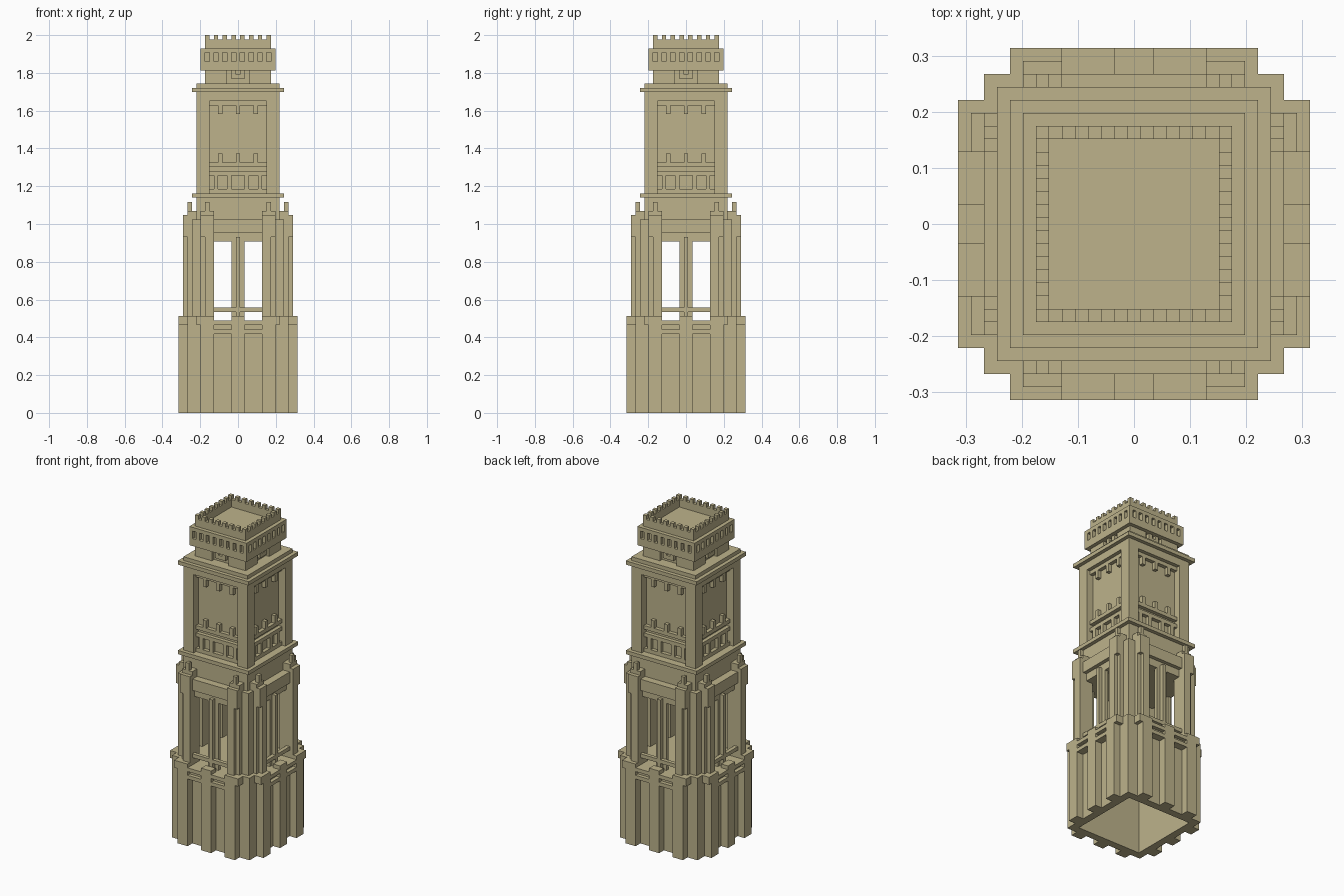
import bpy
import bmesh
from mathutils import Matrix, Vector

default_cube = bpy.data.objects.get("Cube")
if default_cube:
    bpy.data.objects.remove(default_cube)

UNIT = 2 / 86  # one building block; the tower is 86 blocks tall

stone = bpy.data.materials.new("tan_stone")
stone.use_nodes = True
stone_colour = (0.51, 0.45, 0.26, 1)
stone.diffuse_color = stone_colour
stone.node_tree.nodes["Principled BSDF"].inputs["Base Color"].default_value = stone_colour


def add_box(bm, low, high):
    """Add one axis-aligned box to the mesh."""
    low, high = Vector(low), Vector(high)
    size = high - low
    matrix = Matrix.Translation((low + high) / 2) @ Matrix.Diagonal((*size, 1))
    bmesh.ops.create_cube(bm, size=1, matrix=matrix)


def finish(name, bm):
    """Scale from blocks to units and link the object."""
    bmesh.ops.scale(bm, vec=(UNIT, UNIT, UNIT), verts=bm.verts)
    mesh = bpy.data.meshes.new(name)
    bm.to_mesh(mesh)
    bm.free()
    mesh.materials.append(stone)
    tower_part = bpy.data.objects.new(name, mesh)
    bpy.context.scene.collection.objects.link(tower_part)
    return tower_part


def slab(name, half, bottom, top):
    """Square slab centred on the tower axis."""
    bm = bmesh.new()
    edge = half - 0.5
    add_box(bm, (-edge, -edge, bottom), (edge, edge, top))
    return finish(name, bm)


def four_sides(name, *blocks):
    """Blocks (across start, end, depth start, end, bottom, top), mirrored
    across each side and repeated on all four sides. A start of zero spans the middle."""
    bm = bmesh.new()
    for start, end, inner, outer, bottom, top in blocks:
        far, back, front = end - 0.5, 0.5 - inner, 0.5 - outer
        if start == 0:
            spans = [(-far, far)]
        else:
            near = start - 0.5
            spans = [(near, far), (-far, -near)]
        for left, right in spans:
            add_box(bm, (left, front, bottom), (right, back, top))
    source = bm.verts[:] + bm.edges[:] + bm.faces[:]
    for quarter in range(1, 4):
        copy = bmesh.ops.duplicate(bm, geom=source)["geom"]
        verts = [v for v in copy if isinstance(v, bmesh.types.BMVert)]
        bmesh.ops.rotate(bm, verts=verts, cent=(0, 0, 0),
                         matrix=Matrix.Rotation(quarter * 1.5707963, 3, "Z"))
    return finish(name, bm)


# Hollow base with pilasters, spandrels and stepped caps
four_sides("base_wall", (0, 12, 10, 12, 0, 21))
four_sides("base_corner", (9, 12, 10, 12, 21, 22))
four_sides("base_pilaster",
           (0, 2, 12, 14, 0, 22),
           (6, 9, 12, 14, 0, 22))
four_sides("base_spandrel",
           (2, 6, 12, 14, 18, 19),
           (2, 6, 12, 13, 19, 20),
           (2, 6, 12, 14, 20, 21))
four_sides("base_pier_cap", (6, 10, 10, 14, 20, 22))
slab("belfry_floor", 11, 20, 21)

# Open belfry with corner posts, buttresses and paired openings
four_sides("belfry_corner_post", (8, 11, 8, 11, 21, 44))
four_sides("belfry_buttress",
           (6, 9, 9, 12, 21, 46),
           (6, 8, 12, 13, 22, 40),
           (6, 9, 12, 13, 40, 45))
four_sides("belfry_pinnacle", (7, 8, 11, 12, 46, 48))
four_sides("belfry_mullion",
           (0, 2, 10, 11, 21, 40),
           (0, 1, 11, 12, 21, 40))
four_sides("belfry_rail", (0, 6, 11, 12, 23, 24))
four_sides("belfry_lintel",
           (0, 6, 9, 11, 39, 41),
           (0, 6, 9, 12, 41, 44))
slab("belfry_ceiling", 10, 39, 49)

# Shaft with recessed panels between corner piers
slab("lower_cornice", 11, 49, 50)
slab("shaft_core", 8, 50, 73)
four_sides("shaft_corner_pier", (7, 10, 8, 10, 50, 73))
four_sides("shaft_panel_header", (0, 7, 8, 10, 71, 73))

# Balustrade, ledge and brackets inside each panel
four_sides("shaft_balustrade",
           (0, 7, 8, 9, 50, 51),
           (2, 3, 8, 9, 51, 54),
           (5, 6, 8, 9, 51, 54),
           (0, 7, 8, 9, 54, 55))
four_sides("shaft_ledge", (0, 7, 8, 9, 56, 57))
four_sides("shaft_ledge_stub",
           (0, 1, 8, 9, 57, 59),
           (4, 5, 8, 9, 57, 59))
four_sides("shaft_hanging_bracket",
           (0, 7, 8, 9, 70, 71),
           (0, 1, 8, 9, 68, 70),
           (4, 5, 8, 9, 68, 70))

# Upper cornice and neck with a small niche on each side
slab("upper_cornice", 11, 73, 74)
slab("upper_cornice_step", 10, 74, 75)
slab("neck_core", 7, 75, 78)
four_sides("neck_wall", (3, 8, 7, 8, 75, 78))
four_sides("neck_niche_ornament",
           (1, 2, 7, 8, 76, 78),
           (0, 1, 7, 8, 76, 77))

# Overhanging gallery with a row of narrow windows
slab("gallery_core", 8, 78, 83)
four_sides("gallery_band",
           (0, 9, 8, 9, 78, 80),
           (0, 9, 8, 9, 82, 83))
four_sides("gallery_window_post",
           (0, 1, 8, 9, 80, 82),
           *[(k, k + 1, 8, 9, 80, 82) for k in (2, 4, 6, 8)])

# Crenellated parapet
four_sides("parapet_wall", (0, 8, 7, 8, 83, 85))
four_sides("parapet_merlon", *[(k, k + 1, 7, 8, 85, 86) for k in (1, 3, 5, 7)])
